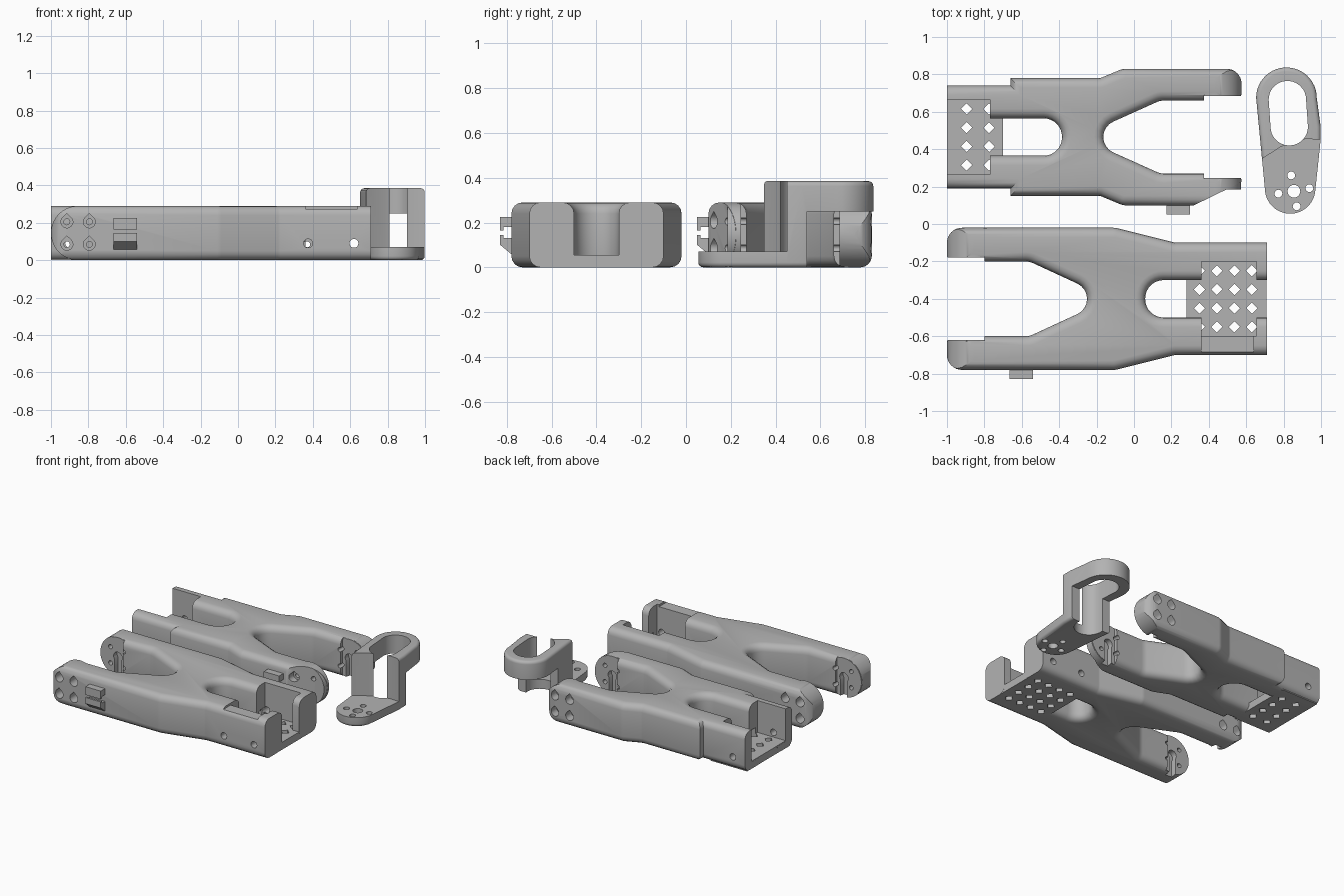
import bpy, bmesh, math
from mathutils import Vector

if "Cube" in bpy.data.objects:
    bpy.data.objects.remove(bpy.data.objects["Cube"])

grey = bpy.data.materials.new("plain grey")
grey.use_nodes = True
grey.diffuse_color = (0.45, 0.45, 0.45, 1)
grey.node_tree.nodes["Principled BSDF"].inputs["Base Color"].default_value = grey.diffuse_color

HEIGHT = 0.29
MID = HEIGHT / 2


def circle(cx, cy, r, n=20, start=0, end=360):
    """Arc points; a full turn leaves out the repeated last point."""
    steps = n if end - start >= 360 else n - 1
    angles = [math.radians(start + (end - start) * i / steps) for i in range(n)]
    return [(cx + r * math.cos(a), cy + r * math.sin(a)) for a in angles]


def rect(a0, a1, b0, b1):
    return [(a0, b0), (a1, b0), (a1, b1), (a0, b1)]


def rounded(corners, n=9):
    """Polygon with a fillet radius per corner (x, y, r)."""
    out = []
    for i, (x, y, r) in enumerate(corners):
        p = Vector((x, y))
        if r == 0:
            out.append((x, y))
            continue
        u = (Vector(corners[i - 1][:2]) - p).normalized()
        v = (Vector(corners[(i + 1) % len(corners)][:2]) - p).normalized()
        half = u.angle(v) / 2
        c = p + (u + v).normalized() * (r / math.sin(half))
        s = p + u * (r / math.tan(half)) - c
        e = p + v * (r / math.tan(half)) - c
        a = math.atan2(s.y, s.x)
        turn = (math.atan2(e.y, e.x) - a + math.pi) % (2 * math.pi) - math.pi
        for k in range(n):
            t = a + turn * k / (n - 1)
            out.append((c.x + r * math.cos(t), c.y + r * math.sin(t)))
    return out


def prism(name, pts, lo, hi, axis="z", bevel=0, square_end=None):
    """Extrude a profile along an axis, optionally rounding its rims."""
    place = {"x": lambda a, b, d: (d, a, b),
             "y": lambda a, b, d: (a, d, b),
             "z": lambda a, b, d: (a, b, d)}[axis]
    bm = bmesh.new()
    face = bm.faces.new([bm.verts.new(place(a, b, lo)) for a, b in pts])
    new = bmesh.ops.extrude_face_region(bm, geom=[face])["geom"]
    shift = Vector(place(0, 0, hi - lo))
    bmesh.ops.translate(bm, vec=shift, verts=[g for g in new if isinstance(g, bmesh.types.BMVert)])
    bmesh.ops.recalc_face_normals(bm, faces=bm.faces)
    if bevel:
        rims = []
        for e in bm.edges:
            p, q = (v.co for v in e.verts)
            at_end = square_end is not None and all(abs(v.x - square_end) < 1e-4 for v in (p, q))
            if abs(p.z - q.z) < 1e-5 and not at_end:
                rims.append(e)
        bmesh.ops.bevel(bm, geom=rims, offset=bevel, segments=4, profile=0.5,
                        affect="EDGES", clamp_overlap=False)
    mesh = bpy.data.meshes.new(name)
    bm.to_mesh(mesh)
    bm.free()
    obj = bpy.data.objects.new(name, mesh)
    bpy.context.collection.objects.link(obj)
    obj.data.materials.append(grey)
    return obj


def combine(obj, tool, op="DIFFERENCE"):
    """Apply a boolean and throw the tool away."""
    mod = obj.modifiers.new("cut", "BOOLEAN")
    mod.operation, mod.object, mod.solver = op, tool, "EXACT"
    bpy.context.view_layer.update()
    deps = bpy.context.evaluated_depsgraph_get()
    mesh = bpy.data.meshes.new_from_object(obj.evaluated_get(deps))
    obj.modifiers.clear()
    obj.data = mesh
    bpy.data.objects.remove(tool)


def cut(obj, pts, lo, hi, axis="z"):
    combine(obj, prism("cutter", pts, lo, hi, axis))


def add(obj, pts, lo, hi, axis="z"):
    combine(obj, prism("addition", pts, lo, hi, axis), "UNION")


def finish(obj):
    bpy.ops.object.select_all(action="DESELECT")
    obj.select_set(True)
    bpy.context.view_layer.objects.active = obj
    bpy.ops.object.shade_smooth_by_angle(angle=math.radians(32))


def span(cy, side, a, b):
    return sorted((cy + side * a, cy + side * b))


def forked_arm(name, half, cy, end, tip, pocket, floor, xs, wall_holes, chamfer=None):
    """Forked bracket: s is the direction from the fork tip to the housing."""
    s = 1 if end > tip else -1
    full = half + [(x, -y, r) for x, y, r in reversed(half) if y > 0]
    outline = [(x, y + cy) for x, y in rounded(full)]
    arm = prism(name, outline, 0, HEIGHT, bevel=0.05, square_end=end)
    if chamfer:
        cut(arm, chamfer, -1, 1)
    # flat inner faces and round ends of the fork fingers
    hub = tip + s * MID
    cut(arm, rect(*sorted((tip - s * 0.1, tip + s * 0.2)), cy - 0.225, cy + 0.225), -1, 1)
    pad = [(hub + s * a, b) for a, b in circle(0, MID, 0.143, 32, 67, 293)
           for a in [a]]
    for side in (1, -1):
        add(arm, pad, *span(cy, side, 0.22, 0.28), "y")
    stadium = [(hub + s * a, b) for a, b in circle(0, MID, MID, 32, 90, 270)]
    stadium += [(hub + s * 3, -0.01), (hub + s * 3, HEIGHT + 0.01)]
    combine(arm, prism("end_shape", stadium, cy - 1, cy + 1, "y"), "INTERSECT")
    # screw holes with counterbores, and the keyhole inside each finger
    for side in (1, -1):
        for dx in (-0.06, 0.06):
            for dz in (-0.06, 0.06):
                cut(arm, circle(hub + dx, MID + dz, 0.016, 12), *span(cy, side, 0.15, 0.5), "y")
                drop = circle(hub + dx, MID + dz, 0.032, 16, -225, 45)
                drop.append((hub + dx, MID + dz + 0.045))
                cut(arm, drop, *span(cy, side, 0.3, 0.5), "y")
        keyhole = circle(hub, MID, 0.035, 14, -40, 220)
        keyhole += [(hub - 0.027, -0.01), (hub + 0.027, -0.01)]
        cut(arm, keyhole, *span(cy, side, 0.15, 0.26), "y")
        for x in wall_holes:
            cut(arm, circle(x, 0.09, 0.024, 14), *span(cy, side, 0.15, 0.5), "y")
    # housing pocket and perforated floor
    cut(arm, rect(*pocket, cy - 0.2, cy + 0.2), 0.05, 1)
    add(arm, rect(*floor, cy - 0.25, cy + 0.25), 0, 0.055)
    for x in xs:
        for k in (-1.5, -0.5, 0.5, 1.5):
            cut(arm, circle(x, cy + 0.1 * k, 0.03, 4), -0.1, 0.1)
    return arm


def clip(name, x, y):
    """Pair of cable hooks on a front face."""
    upper = [(0.01, 0.225), (-0.05, 0.225), (-0.05, 0.165), (-0.035, 0.165),
             (-0.035, 0.18), (0.01, 0.18)]
    lower = [(0.01, 0.05), (-0.05, 0.1), (-0.05, 0.145), (-0.035, 0.145),
             (-0.035, 0.13), (0.01, 0.13)]
    for label, pts in (("upper", upper), ("lower", lower)):
        prism(name + "_" + label, [(y + a, b) for a, b in pts], x, x + 0.125, "x")


# front arm, housing at the left end
front_half = [(-0.126, 0, 0.09), (-0.56, 0.2, 0.1), (-1, 0.2, 0), (-1, 0.38, 0.08),
              (-0.1, 0.38, 0.1), (0.22, 0.3, 0.05), (0.71, 0.3, 0),
              (0.71, 0.1, 0), (0.06, 0.1, 0.098)]
front_arm = forked_arm("front_arm", front_half, -0.4, 0.71, -1, (0.36, 0.655), (0.28, 0.709),
                       (0.35, 0.443, 0.537, 0.63), (0.375, 0.62))
cut(front_arm, rect(0.36, 0.64, -0.75, -0.59), 0.275, 1)
finish(front_arm)
clip("front_clip", -0.665, -0.78)

# rear arm, turned the other way, with one angled finger
rear_half = [(-0.294, 0, 0.09), (0.14, 0.195, 0.1), (0.575, 0.195, 0), (0.575, 0.365, 0.08),
             (-0.06, 0.365, 0.08), (-0.18, 0.315, 0.05), (-0.66, 0.315, 0),
             (-0.66, 0.275, 0), (-1, 0.275, 0), (-1, 0.1, 0), (-0.385, 0.1, 0.098)]
rear_arm = forked_arm("rear_arm", rear_half, 0.465, -1, 0.575, (-1.1, -0.77), (-0.999, -0.7),
                      (-0.895, -0.775), (-0.9,),
                      chamfer=[(0.3, 0.09), (0.3, 0), (0.7, 0), (0.7, 0.285)])
finish(rear_arm)
clip("rear_clip", 0.175, 0.1)

# hooked handle on a drilled foot plate
outline = circle(0.815, 0.675, 0.162, 24, 0, 180) + circle(0.835, 0.19, 0.135, 24, 188, 350)
outline += [(0.998, 0.45), (0.998, 0.52)]
handle = prism("hook_handle", outline, 0, 0.385, bevel=0.022)
slot = circle(0.82, 0.665, 0.1, 18, 0, 180) + circle(0.83, 0.52, 0.1, 18, 180, 360)
cut(handle, slot, -1, 1)
cut(handle, rect(0.5, 1.2, 0.54, 1), -1, 0.25)
cut(handle, [(0.5, 0), (1.2, 0), (1.2, 0.44), (0.92, 0.455), (0.85, 0.44), (0.78, 0.41),
             (0.68, 0.345), (0.5, 0.345)], 0.07, 1)
cut(handle, circle(0.855, 0.175, 0.034), -1, 1)
for a in (100, 190, 280, 10):
    hx, hy = 0.855 + 0.084 * math.cos(math.radians(a)), 0.177 + 0.084 * math.sin(math.radians(a))
    cut(handle, circle(hx, hy, 0.021, 16), -1, 1)
finish(handle)
